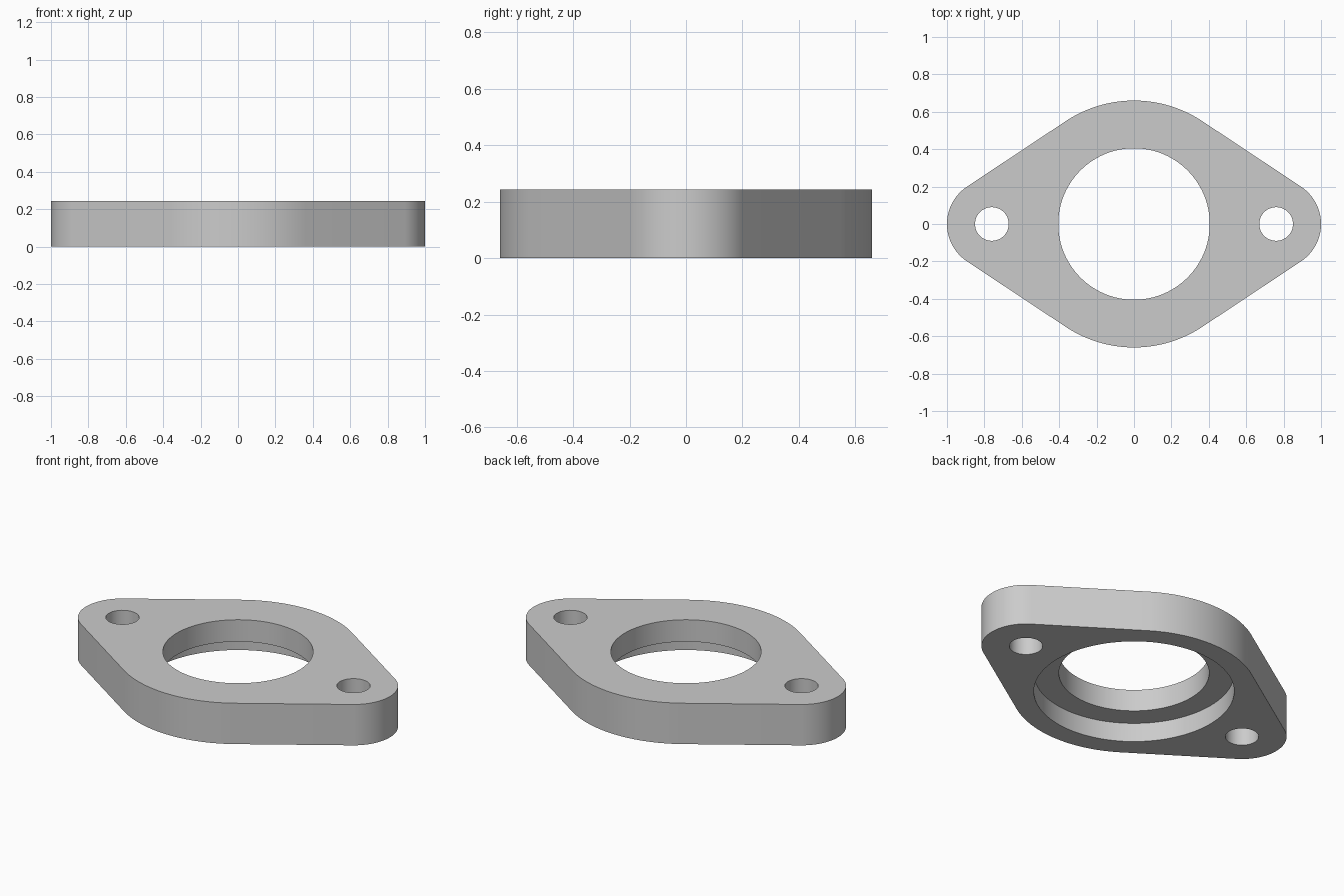
import bpy
import bmesh
import math

HEIGHT = 0.243
HUB_R, EAR_R, EAR_X = 0.66, 0.24, 0.76
BORE_R, RECESS_R, RECESS_DEPTH, BOLT_R = 0.405, 0.54, 0.113, 0.09

if "Cube" in bpy.data.objects:
    bpy.data.objects.remove(bpy.data.objects["Cube"], do_unlink=True)

grey = bpy.data.materials.new("light_grey")
grey.use_nodes = True
colour = (0.6, 0.6, 0.6, 1)
grey.diffuse_color = colour
for node in grey.node_tree.nodes:
    if node.type == "BSDF_PRINCIPLED":
        node.inputs["Base Color"].default_value = colour


def arc(cx, radius, start, end, steps):
    """Points along an arc centred on the x axis."""
    angles = [start + (end - start) * i / steps for i in range(steps + 1)]
    return [(cx + radius * math.cos(a), radius * math.sin(a)) for a in angles]


def prism(name, outline, z0, z1):
    """Extrude a closed outline between two heights."""
    bm = bmesh.new()
    face = bm.faces.new([bm.verts.new((x, y, z0)) for x, y in outline])
    top = bmesh.ops.extrude_face_region(bm, geom=[face])["geom"]
    verts = [v for v in top if isinstance(v, bmesh.types.BMVert)]
    bmesh.ops.translate(bm, verts=verts, vec=(0, 0, z1 - z0))
    bmesh.ops.recalc_face_normals(bm, faces=bm.faces)
    mesh = bpy.data.meshes.new(name)
    bm.to_mesh(mesh)
    bm.free()
    mesh.materials.append(grey)
    obj = bpy.data.objects.new(name, mesh)
    bpy.context.collection.objects.link(obj)
    return obj


def cylinder(name, x, radius, z0, z1, sides):
    return prism(name, arc(x, radius, 0, math.tau, sides)[:-1], z0, z1)


# Flange plate: a hub and two ears joined by tangent lines
t = math.acos((HUB_R - EAR_R) / EAR_X)
outline = (arc(EAR_X, EAR_R, -t, t, 32)
           + arc(0, HUB_R, t, math.pi - t, 40)
           + arc(-EAR_X, EAR_R, math.pi - t, math.pi + t, 32)
           + arc(0, HUB_R, math.pi + t, math.tau - t, 40))
plate = prism("flange_plate", outline, 0, HEIGHT)

# Central bore, underside recess and bolt holes
cutters = [
    cylinder("bore_cutter", 0, BORE_R, -0.1, HEIGHT + 0.1, 96),
    cylinder("recess_cutter", 0, RECESS_R, -0.1, RECESS_DEPTH, 96),
    cylinder("left_bolt_cutter", EAR_X, BOLT_R, -0.1, HEIGHT + 0.1, 48),
    cylinder("right_bolt_cutter", -EAR_X, BOLT_R, -0.1, HEIGHT + 0.1, 48),
]
bpy.ops.object.select_all(action="DESELECT")
plate.select_set(True)
bpy.context.view_layer.objects.active = plate
for cutter in cutters:
    cutter.hide_render = True
    cut = plate.modifiers.new(cutter.name, "BOOLEAN")
    cut.operation = "DIFFERENCE"
    cut.solver = "EXACT"
    cut.object = cutter
    bpy.ops.object.modifier_apply(modifier=cut.name)
    bpy.data.objects.remove(cutter, do_unlink=True)

# Smooth walls with crisp rims
bpy.ops.object.shade_smooth_by_angle(angle=math.radians(30))
